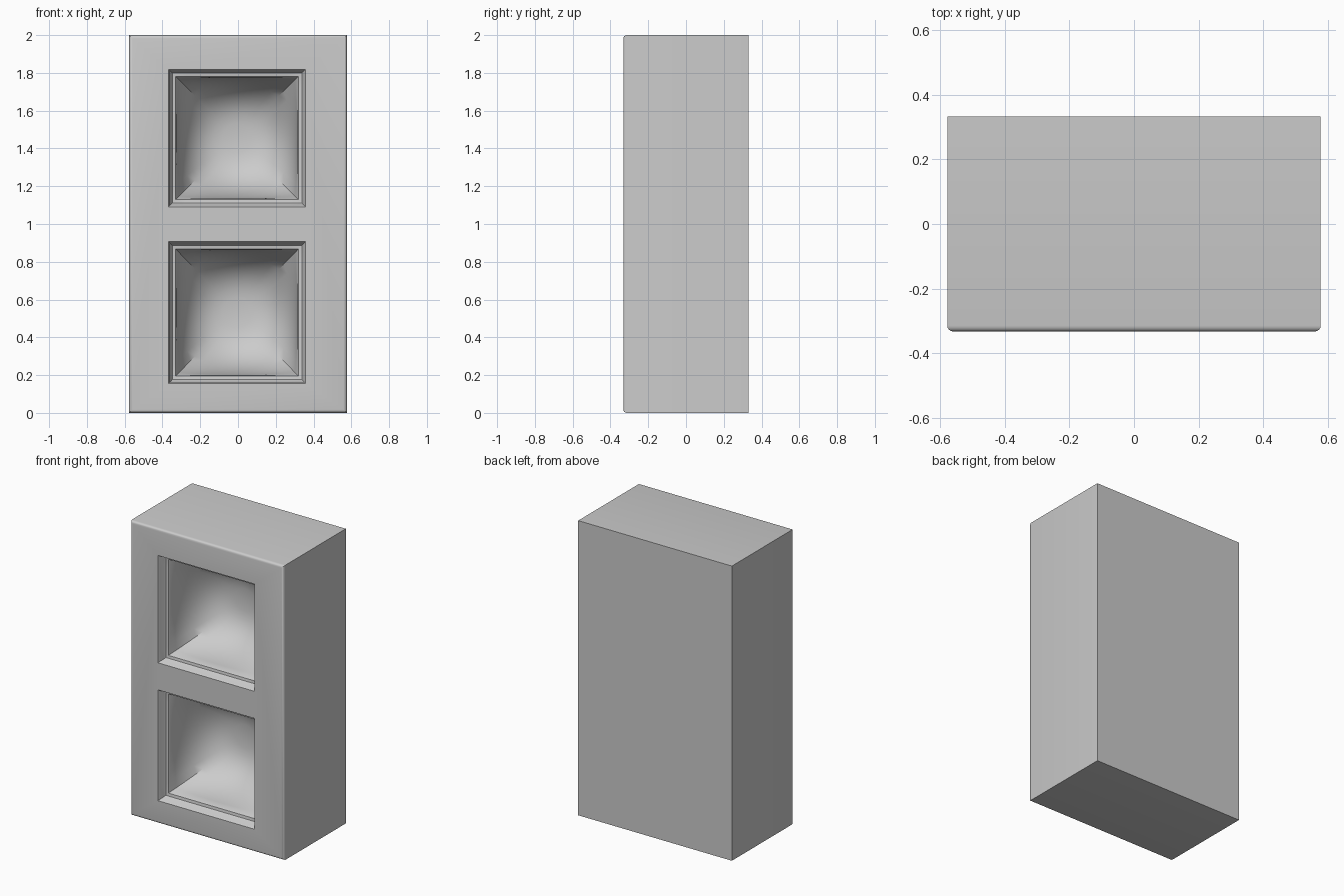
import bpy, bmesh, math

if "Cube" in bpy.data.objects:
    bpy.data.objects.remove(bpy.data.objects["Cube"])

W, D, H = 0.577, 0.332, 2.0      # half width, half depth, height
SIDE = 10                        # points along each side of a recess


def square_ring():
    """Points around a unit square."""
    pts = []
    for k in range(4):
        c, s = [(1, 0), (0, 1), (-1, 0), (0, -1)][k]
        for i in range(SIDE):
            v = -1 + 2 * i / SIDE
            pts.append((c - s * v, s + c * v))
    return pts


def new_object(name, bm):
    bmesh.ops.recalc_face_normals(bm, faces=bm.faces)
    mesh = bpy.data.meshes.new(name)
    bm.to_mesh(mesh)
    bm.free()
    ob = bpy.data.objects.new(name, mesh)
    bpy.context.collection.objects.link(ob)
    return ob


def recess_cutter(name, cz, half_z):
    # Rings: half size, depth behind the front, roundness (0 square, 1 circle)
    rings = [(0.363, -0.05, 0), (0.363, 0.0, 0), (0.356, 0.012, 0),
             (0.350, 0.045, 0), (0.343, 0.055, 0), (0.325, 0.058, 0),
             (0.320, 0.068, 0)]
    steps = 12
    for i in range(1, steps):
        t = math.pi / 2 * i / steps
        rings.append((0.32 * math.cos(t) ** 0.7, 0.068 + 0.35 * math.sin(t), math.sin(t)))
    base = square_ring()
    bm = bmesh.new()
    loops = []
    for size, depth, w in rings:
        loop = []
        for u, v in base:
            x = u * (1 - w + w * math.sqrt(1 - v * v / 2))
            z = v * (1 - w + w * math.sqrt(1 - u * u / 2))
            loop.append(bm.verts.new((-0.005 + x * size, -D + depth,
                                      cz + z * size * half_z / 0.363)))
        loops.append(loop)
    n = len(base)
    for a, b in zip(loops, loops[1:]):
        for i in range(n):
            j = (i + 1) % n
            bm.faces.new((a[i], a[j], b[j], b[i]))
    bm.faces.new(loops[0])
    # Deepest point of the bowl
    tip = bm.verts.new((-0.005, -D + 0.418, cz))
    last = loops[-1]
    for i in range(n):
        bm.faces.new((last[i], last[(i + 1) % n], tip))
    return new_object(name, bm)


# Housing block with rounded front edges
bm = bmesh.new()
bmesh.ops.create_cube(bm, size=2)
for v in bm.verts:
    v.co = (v.co.x * W, v.co.y * D, (v.co.z + 1) * H / 2)
front = [e for e in bm.edges if all(v.co.y < 0 for v in e.verts)]
bmesh.ops.bevel(bm, geom=front, offset=0.018, segments=4, profile=0.5, affect='EDGES')
housing = new_object("housing", bm)

# Two stepped square recesses with bowl-shaped backs
cutters = [recess_cutter("upper_recess_cutter", 1.455, 0.364),
           recess_cutter("lower_recess_cutter", 0.531, 0.376)]
bpy.context.view_layer.objects.active = housing
housing.select_set(True)
for c in cutters:
    c.hide_render = True
    mod = housing.modifiers.new("recess", 'BOOLEAN')
    mod.operation = 'DIFFERENCE'
    mod.solver = 'EXACT'
    mod.object = c
    bpy.ops.object.modifier_apply(modifier=mod.name)
    bpy.data.objects.remove(c, do_unlink=True)

bpy.ops.object.shade_smooth_by_angle(angle=math.radians(35))
